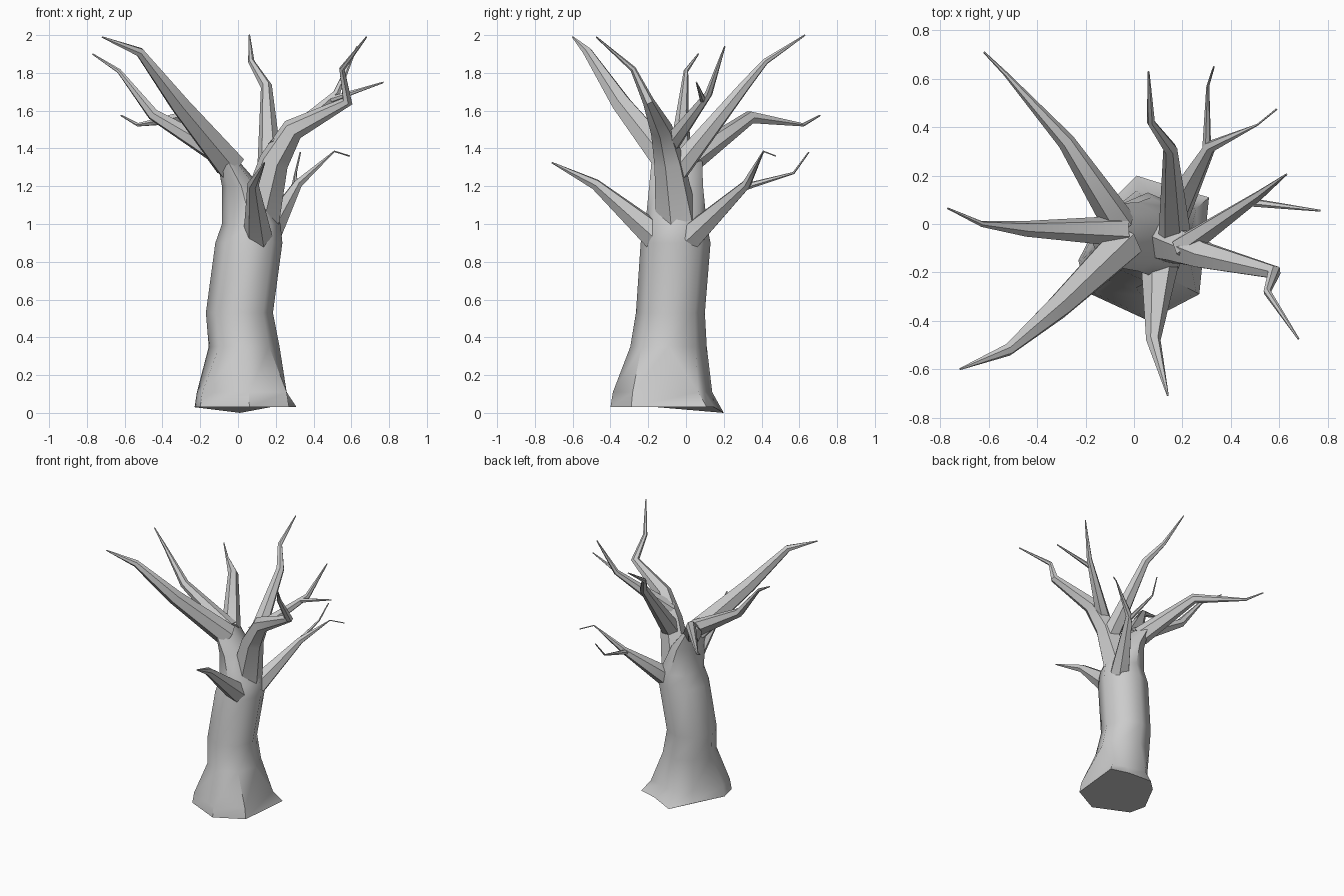
import bpy, math
from mathutils import Vector

if "Cube" in bpy.data.objects:
    bpy.data.objects.remove(bpy.data.objects["Cube"])


def circle(n):
    return [(math.cos(2 * math.pi * i / n), math.sin(2 * math.pi * i / n)) for i in range(n)]


def loft(name, rings):
    """Skin equal-length vertex rings, cap both ends, shade smooth."""
    n = len(rings[0])
    verts = [tuple(v) for r in rings for v in r]
    faces = [(k * n + i, k * n + (i + 1) % n, (k + 1) * n + (i + 1) % n, (k + 1) * n + i)
             for k in range(len(rings) - 1) for i in range(n)]
    faces.append(tuple(reversed(range(n))))
    faces.append(tuple(range(len(verts) - n, len(verts))))
    me = bpy.data.meshes.new(name)
    me.from_pydata(verts, [], faces)
    ob = bpy.data.objects.new(name, me)
    bpy.context.collection.objects.link(ob)
    bpy.ops.object.select_all(action='DESELECT')
    bpy.context.view_layer.objects.active = ob
    ob.select_set(True)
    bpy.ops.object.shade_smooth_by_angle(angle=math.radians(50))


def oval(z, x0, x1, y0, y1):
    """Horizontal ring filling the given extents."""
    return [Vector((x0 + (x1 - x0) * (1 + c) / 2, y0 + (y1 - y0) * (1 + s) / 2, z))
            for c, s in circle(8)]


def branch(name, radius, *path, power=1.0):
    """Bent tube whose radius tapers to a point along its length."""
    p = [Vector(q) for q in path]
    dirs = [(b - a).normalized() for a, b in zip(p, p[1:])]
    lens = [(b - a).length for a, b in zip(p, p[1:])]
    side = dirs[0].orthogonal()
    rings = []
    for k, c in enumerate(p):
        t = (dirs[max(k - 1, 0)] + dirs[min(k, len(dirs) - 1)]).normalized()
        side = (side - t * side.dot(t)).normalized()
        up = t.cross(side)
        left = max(0, 1 - sum(lens[:k]) / sum(lens))
        r = max(.004, radius * left ** power)
        rings.append([c + r * (side * u + up * v) for u, v in circle(6)])
    loft(name, rings)


# Trunk: irregular flared foot, waist, then leaning into the left fork
foot = [(.31, .11), (.17, .15), (.01, .20), (-.11, .08),
        (-.23, -.15), (-.20, -.28), (.06, -.40), (.27, -.29)]
mid = Vector((.02, -.14, 0))
ground = [Vector((x, y, 0 if i == 2 else .03)) for i, (x, y) in enumerate(foot)]
ankle = [mid + (Vector((x, y, 0)) - mid) * (.82 if i < 4 else .95) + Vector((0, 0, .11))
         for i, (x, y) in enumerate(foot)]
loft("trunk", [ground, ankle,
               oval(.35, -.155, .22, -.295, .11),
               oval(.53, -.17, .185, -.265, .10),
               oval(.90, -.12, .235, -.24, .13),
               oval(1.0, -.085, .225, -.215, .11),
               oval(1.2, -.085, .12, -.195, .09),
               oval(1.36, -.115, -.02, -.18, .085)])

# Right fork and its outgrowths
branch("right_fork", .115, (.11, -.05, 1.03), (.19, -.09, 1.33), (.29, -.13, 1.50),
       (.58, -.20, 1.65), (.55, -.28, 1.82), (.68, -.475, 1.99), power=1.3)
branch("right_branch", .055, (.20, -.10, 1.40), (.52, .12, 1.69), (.63, .205, 1.94))
branch("right_twig", .018, (.48, .09, 1.655), (.77, .055, 1.75))
branch("back_branch", .07, (.17, -.06, 1.27), (.15, .31, 1.73), (.07, .42, 1.86), (.06, .63, 2))

# Left fork branches
branch("back_left_branch", .07, (-.06, 0, 1.32), (-.28, .34, 1.565),
       (-.53, .62, 1.525), (-.62, .71, 1.575))
branch("left_branch", .065, (-.05, -.03, 1.34), (-.45, -.02, 1.58),
       (-.63, 0, 1.81), (-.77, .065, 1.90))
branch("front_left_branch", .085, (-.04, -.08, 1.31), (-.31, -.34, 1.635),
       (-.52, -.52, 1.91), (-.72, -.60, 1.99), power=.75)

# Lower branches
branch("front_branch", .085, (.11, -.12, .90), (.08, -.48, 1.21), (.14, -.71, 1.325))
branch("back_right_branch", .075, (.15, .02, .93), (.315, .32, 1.21),
       (.51, .41, 1.385), (.59, .475, 1.36), power=1.4)
branch("back_twig", .02, (.30, .29, 1.19), (.305, .57, 1.27), (.33, .65, 1.38))
